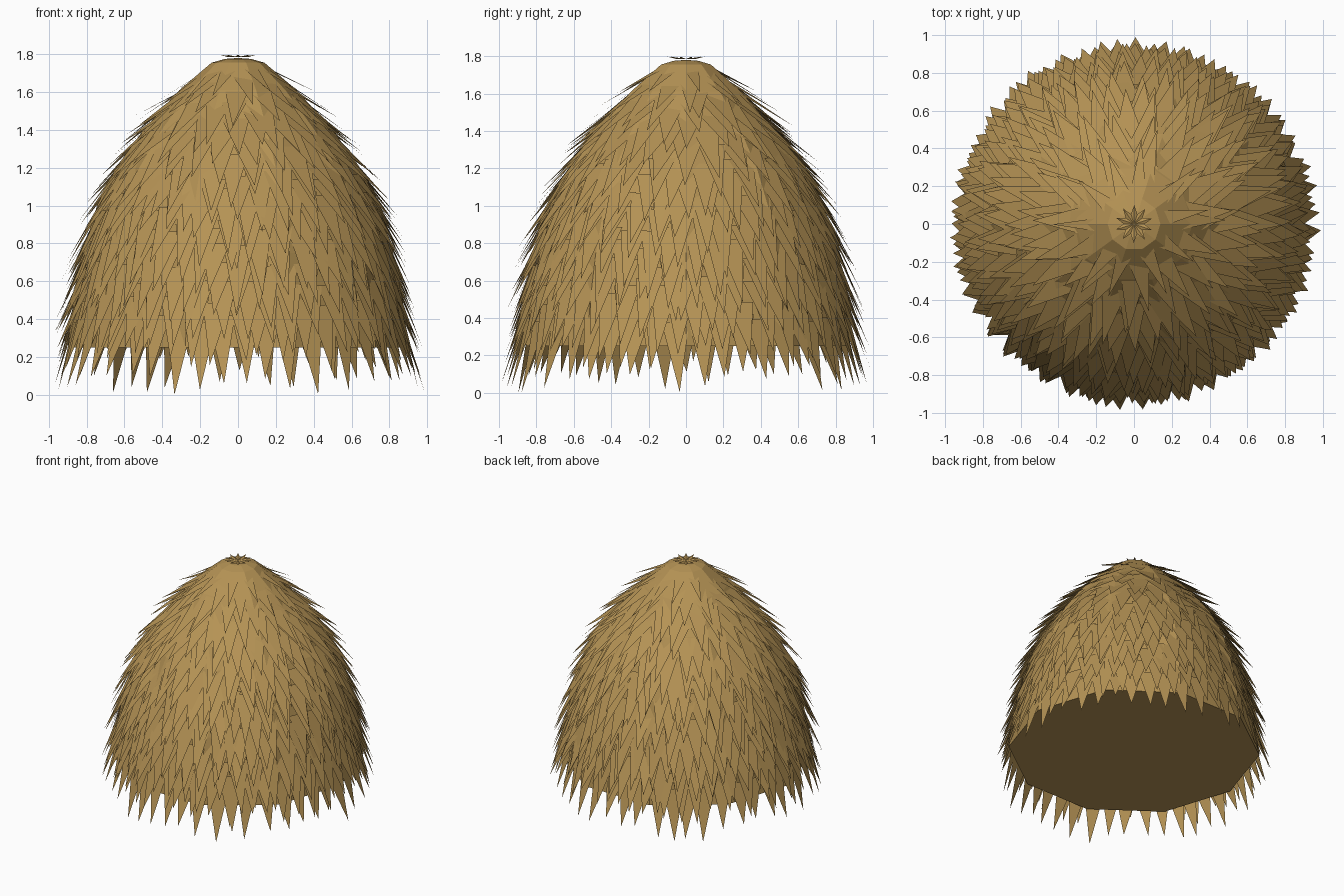
import bpy, bmesh, math, random

if "Cube" in bpy.data.objects:
    bpy.data.objects.remove(bpy.data.objects["Cube"])

random.seed(7)

straw = bpy.data.materials.new("straw")
straw.diffuse_color = (0.46, 0.29, 0.09, 1)
straw.use_nodes = True
straw.node_tree.nodes["Principled BSDF"].inputs["Base Color"].default_value = straw.diffuse_color

# Dome profile as (radius, height), from the crown down past the hem
PROFILE = [(0.0, 1.78), (0.07, 1.775), (0.14, 1.755), (0.31, 1.61), (0.50, 1.40), (0.645, 1.20),
           (0.745, 1.0), (0.82, 0.75), (0.87, 0.5), (0.90, 0.25), (0.915, -0.1)]


def along(s):
    """Point and outward normal at arc length s down the profile."""
    for (r0, z0), (r1, z1) in zip(PROFILE, PROFILE[1:]):
        d = math.hypot(r1 - r0, z1 - z0)
        if s <= d or (r1, z1) == PROFILE[-1]:
            t = s / d
            return r0 + (r1 - r0) * t, z0 + (z1 - z0) * t, (z0 - z1) / d, (r1 - r0) / d
        s -= d


def polar(r, a, z):
    return (r * math.cos(a), r * math.sin(a), z)


def make_object(name, bm):
    mesh = bpy.data.meshes.new(name)
    bm.to_mesh(mesh)
    bm.free()
    mesh.materials.append(straw)
    obj = bpy.data.objects.new(name, mesh)
    bpy.context.collection.objects.link(obj)
    return obj


# Ten-sided solid core with a flat underside
SIDES = 10
bm = bmesh.new()
rings = [[bm.verts.new(polar(r, math.tau * i / SIDES, z)) for i in range(SIDES)]
         for r, z in PROFILE[1:-1]]
crown = bm.verts.new((0, 0, PROFILE[0][1]))
for i in range(SIDES):
    j = (i + 1) % SIDES
    bm.faces.new((crown, rings[0][i], rings[0][j]))
    for upper, lower in zip(rings, rings[1:]):
        bm.faces.new((upper[i], lower[i], lower[j], upper[j]))
bm.faces.new(list(reversed(rings[-1])))
make_object("core", bm)

# Overlapping rows of flat pointed straw blades, wide at the root
ROWS = 17
FIRST, LAST = 0.13, 1.73
bm = bmesh.new()
for row in range(ROWS):
    s = FIRST + (LAST - FIRST) * row / (ROWS - 1)
    r_mid = along(s)[0]
    count = max(10, round(math.tau * r_mid / 0.118))
    turn = random.uniform(0, math.tau)
    for k in range(count):
        a = turn + math.tau * (k + random.uniform(-0.2, 0.2)) / count
        root = s + random.uniform(-0.03, 0.03)
        length = random.uniform(0.27, 0.39)
        flare = random.uniform(0.045, 0.085)
        r0, z0, nr0, nz0 = along(root)
        r1, z1, nr, nz = along(root + length)
        r0, z0 = r0 - 0.012 * nr0, z0 - 0.012 * nz0
        half = min(0.075, 0.6 * math.pi * r_mid / 10 + 0.025) / max(r0, 0.1)
        lean = random.uniform(-0.03, 0.03) / r1
        tip = polar(min(r1 + flare * nr, 0.995), a + lean, max(z1 + flare * nz, 0.0))
        bm.faces.new([bm.verts.new(p) for p in
                      (polar(r0, a + half, z0), polar(r0, a - half, z0), tip)])
make_object("straw_blades", bm)

# Small star of straw on the crown
bm = bmesh.new()
centre = bm.verts.new((0, 0, 1.785))
star = [bm.verts.new(polar(0.1 if i % 2 == 0 else 0.055, math.tau * i / 20 + 0.3,
                           1.797 if i % 2 == 0 else 1.785)) for i in range(20)]
for i in range(20):
    bm.faces.new((centre, star[i], star[(i + 1) % 20]))
make_object("crown_star", bm)
